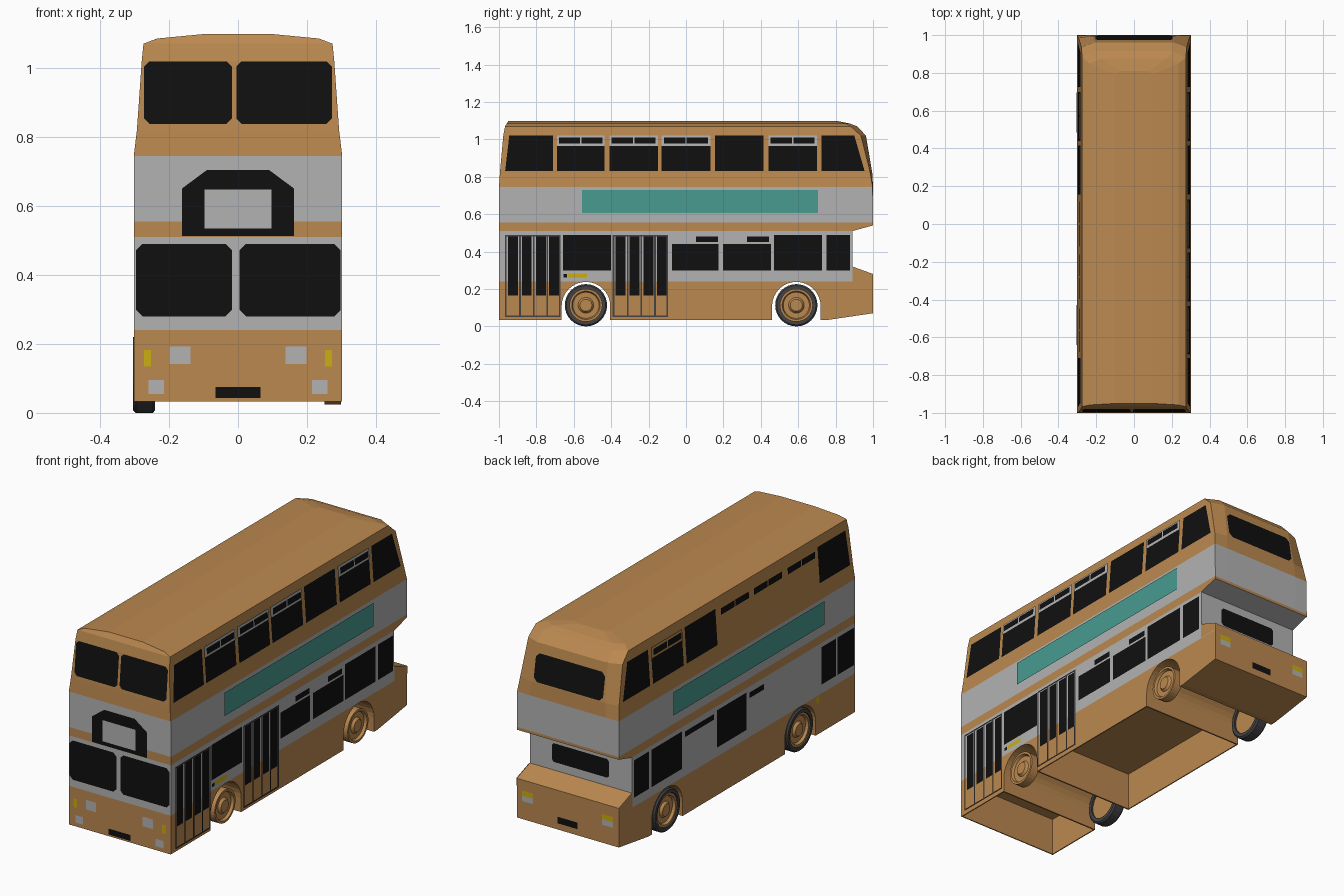
import bpy, bmesh, math
from mathutils import Vector

if "Cube" in bpy.data.objects:
    bpy.data.objects.remove(bpy.data.objects["Cube"])

def material(name, col):
    m = bpy.data.materials.new(name)
    m.diffuse_color = (*col, 1)
    m.use_nodes = True
    m.node_tree.nodes["Principled BSDF"].inputs["Base Color"].default_value = m.diffuse_color
    return m

ORANGE = material("tan orange", (0.50, 0.25, 0.08))
GREY = material("light grey", (0.45, 0.45, 0.45))
BLACK = material("window black", (0.005, 0.005, 0.005))
TEAL = material("teal", (0.065, 0.33, 0.28))
YELLOW = material("amber yellow", (0.60, 0.42, 0.005))
DARK = material("tyre grey", (0.055, 0.055, 0.06))

def finish(name, bm, *mats):
    me = bpy.data.meshes.new(name)
    bm.to_mesh(me)
    bm.free()
    for m in mats:
        me.materials.append(m)
    ob = bpy.data.objects.new(name, me)
    bpy.context.collection.objects.link(ob)
    return ob

# Body levels: z, half width, front y, rear corner y, rear centre y
LEVELS = [
    (.033, .302, -1, 1, 1), (.24, .302, -1, 1, 1), (.28, .302, -1, 1, 1),
    (.32, .302, -1, .89, .89), (.51, .302, -1, .89, .89), (.54, .302, -1, 1, 1),
    (.555, .302, -1, 1, 1), (.745, .302, -1, .998, 1), (.82, .293, -.995, .985, .996),
    (1.02, .279, -.977, .935, .962), (1.07, .274, -.967, .88, .915),
    (1.085, .235, -.958, .85, .875), (1.098, .10, -.95, .79, .81)]

def level(z, col):
    for a, b in zip(LEVELS, LEVELS[1:]):
        if z <= b[0]:
            t = (z - a[0]) / (b[0] - a[0])
            return a[col] + t * (b[col] - a[col])
    return LEVELS[-1][col]

# Body shell lofted upwards, banded by height
bm = bmesh.new()
rings = []
for z, w, yf, yc, yr in LEVELS:
    pts = [(w, yf), (w, yc), (.75 * w, yr), (-.75 * w, yr), (-w, yc), (-w, yf)]
    rings.append([bm.verts.new((x, y, z)) for x, y in pts])
for a, b in zip(rings, rings[1:]):
    for i in range(6):
        j = (i + 1) % 6
        bm.faces.new((a[i], a[j], b[j], b[i]))
bm.faces.new(rings[0][::-1])
bm.faces.new(rings[-1])
bm.normal_update()
for f in bm.faces:
    z, n = f.calc_center_median().z, f.normal
    grey = .24 < z < .51 or .555 < z < .745 or (.5 < z < .54 and n.z < -.3)
    if z < .32 and n.y > .1:
        grey = False
    f.material_index = int(grey)
body = finish("body", bm, ORANGE, GREY)

# Cutters: wheel arches, open underside pockets, sloping tail
AXLES = (-.535, .59)

def prism(name, profile, w):
    b = bmesh.new()
    lo = [b.verts.new((-w, y, z)) for y, z in profile]
    hi = [b.verts.new((w, y, z)) for y, z in profile]
    b.faces.new(lo)
    b.faces.new(hi[::-1])
    for i in range(len(lo)):
        j = (i + 1) % len(lo)
        b.faces.new((lo[j], lo[i], hi[i], hi[j]))
    bmesh.ops.recalc_face_normals(b, faces=b.faces)
    return finish(name, b)

cutters = []
for y in AXLES:
    arc = [(y + .13 * math.cos(math.pi * k / 16), .108 + .13 * math.sin(math.pi * k / 16)) for k in range(17)]
    cutters.append(prism("arch_cutter", arc + [(y - .13, -.1), (y + .13, -.1)], .4))
for y0, y1 in ((-.994, -.673), (-.397, .452)):
    cutters.append(prism("underside_cutter", [(y0, -.1), (y1, -.1), (y1, .235), (y0, .235)], .296))
cutters.append(prism("tail_cutter", [(.7, .026), (1.1, .085), (1.1, -.1), (.7, -.1)], .4))
for c in cutters:
    mod = body.modifiers.new("cut", 'BOOLEAN')
    mod.operation, mod.solver, mod.object = 'DIFFERENCE', 'EXACT', c
bpy.context.view_layer.objects.active = body
body.select_set(True)
for mod in list(body.modifiers):
    bpy.ops.object.modifier_apply(modifier=mod.name)
for c in cutters:
    bpy.data.objects.remove(c)

# Thin plates laid on the body sides, gathered per part
parts = {}
OUT = {'R': Vector((1, 0, 0)), 'L': Vector((-1, 0, 0)), 'F': Vector((0, -1, 0)), 'B': Vector((0, 1, 0))}

def poly(part, mat, side, pts, layer=1):
    b = parts.setdefault(part, (bmesh.new(), mat))[0]
    o = .003 * layer
    place = {'R': lambda u, z: (level(z, 1) + o, u, z), 'L': lambda u, z: (-level(z, 1) - o, u, z),
             'F': lambda u, z: (u, level(z, 2) - o, z), 'B': lambda u, z: (u, level(z, 4) + o, z)}[side]
    f = b.faces.new([b.verts.new(place(u, z)) for u, z in pts])
    f.normal_update()
    if f.normal.dot(OUT[side]) < 0:
        f.normal_flip()

def rect(part, mat, side, u0, u1, z0, z1, layer=1, c=0):
    pts = [(u0, z0), (u1, z0), (u1, z1), (u0, z1)]
    if c:
        pts = [(u0 + c, z0), (u1 - c, z0), (u1, z0 + c), (u1, z1 - c),
               (u1 - c, z1), (u0 + c, z1), (u0, z1 - c), (u0, z0 + c)]
    poly(part, mat, side, pts, layer)

# Upper deck side windows with top vents
SLOTS = [(-.69, -.435), (-.41, -.15), (-.13, .13), (.155, .415), (.44, .70)]
for s in 'RL':
    poly("upper_windows", BLACK, s, [(-.967, .83), (-.71, .83), (-.71, 1.02), (-.945, 1.02)])
    poly("upper_windows", BLACK, s, [(.725, .83), (.955, .83), (.90, 1.02), (.725, 1.02)])
    for i, (a, b) in enumerate(SLOTS):
        if s == 'R' or i > 2:
            rect("upper_windows", BLACK, s, a, b, .83, 1.02)
        if i != 3:
            if s == 'R':
                rect("vent_frames", GREY, s, a, b, .965, 1.02, 2)
            elif i == 4:
                rect("left_vent_frame", ORANGE, s, a, b, .965, 1.02, 2)
            m = (a + b) / 2
            rect("vent_panes", BLACK, s, a + .012, m - .004, .977, 1.01, 3)
            rect("vent_panes", BLACK, s, m + .004, b - .012, .977, 1.01, 3)

# Lower deck windows: right side, then left side
for a, b, top in ((-.658, -.40, .49), (-.075, .175, .44), (.197, .455, .44), (.47, .727, .49), (.75, .877, .49)):
    rect("lower_windows", BLACK, 'R', a, b, .30, top)
for a, b in ((.053, .17), (.325, .445)):
    rect("lower_windows", BLACK, 'R', a, b, .45, .48)
for a, b in ((.75, .877), (.47, .727), (-.075, .175), (-.835, -.71), (-.985, -.845)):
    rect("lower_windows", BLACK, 'L', a, b, .29, .49)
for a, b in ((.20, .445), (-.225, -.10)):
    rect("lower_windows", BLACK, 'L', a, b, .45, .48)

# Folding doors on the right side
for d in (-.968, -.392):
    for off in (.016, .090, .166, .236):
        rect("door_glass", BLACK, 'R', d + off, d + off + .053, .165, .48)
    for off in (0, .076, .149, .222, .288):
        rect("door_frames", DARK, 'R', d + off, d + off + .009, .05, .49, 2)
    for z in (.05, .482):
        rect("door_frames", DARK, 'R', d, d + .297, z, z + .008, 2)

# Side panels, indicators and engine cover ends
rect("side_panels", TEAL, 'R', -.555, .705, .605, .73, 2)
rect("side_panels", TEAL, 'L', -.73, .545, .605, .73, 2)
rect("indicators", YELLOW, 'R', -.63, -.53, .262, .284)
rect("side_marker", BLACK, 'R', -.655, -.635, .262, .28)
rect("indicators", YELLOW, 'L', -.69, -.67, .2, .235)
for s in 'RL':
    b, _ = parts.setdefault("engine_cover_ends", (bmesh.new(), ORANGE))
    poly("engine_cover_ends", ORANGE, s, [(.89, .24), (1, .24), (1, .28), (.89, .32)])

# Front: windows, destination box, lamps
for a, b in ((-.272, -.018), (-.005, .272)):
    rect("front_upper_windows", BLACK, 'F', a, b, .838, 1.019, 1, .015)
for a, b in ((-.295, -.018), (.005, .297)):
    rect("windscreen", BLACK, 'F', a, b, .28, .49, 1, .018)
poly("destination_surround", BLACK, 'F', [(-.163, .513), (.163, .513), (.163, .65), (.09, .704), (-.09, .704), (-.163, .65)])
rect("destination_screen", GREY, 'F', -.097, .097, .535, .648, 2)
for s in (-1, 1):
    rect("headlamps", GREY, 'F', *sorted((s * .138, s * .198)), .142, .193)
    rect("headlamps", GREY, 'F', *sorted((s * .215, s * .26)), .055, .095)
    rect("indicators", YELLOW, 'F', *sorted((s * .252, s * .272)), .135, .182)
    rect("indicators", YELLOW, 'B', *sorted((s * .205, s * .27)), .197, .225)
    rect("rear_lamps", GREY, 'B', *sorted((s * .205, s * .27)), .168, .197)
rect("number_plates", BLACK, 'F', -.065, .065, .043, .075)
rect("number_plates", BLACK, 'B', -.06, .06, .105, .14)
rect("rear_windows", BLACK, 'B', -.205, .205, .825, .97, 1, .02)
rect("rear_windows", BLACK, 'B', -.17, .17, .365, .465, 1, .012)

for name, (b, mat) in parts.items():
    finish(name, b, mat)

# Wheels: lathed rims on both sides, tyres on the left only
RIM = [(.25, 0), (.25, .088), (.298, .088), (.298, .076), (.284, .07), (.284, .042), (.297, .032), (.297, 0)]
TYRE = [(.24, .086), (.24, .105), (.247, .113), (.296, .113), (.304, .106), (.304, .09), (.294, .086), (.24, .086)]

def lathe(name, profile, side, y, mat):
    b = bmesh.new()
    vs = [b.verts.new((side * x, y, .113 + r)) for x, r in profile]
    es = [b.edges.new(p) for p in zip(vs, vs[1:])]
    bmesh.ops.spin(b, geom=vs + es, cent=(0, y, .113), axis=(1, 0, 0), angle=2 * math.pi, steps=32)
    bmesh.ops.remove_doubles(b, verts=b.verts, dist=1e-4)
    bmesh.ops.recalc_face_normals(b, faces=b.faces)
    finish(name, b, mat)

for y, end in zip(AXLES, ("front", "rear")):
    lathe(end + "_right_rim", RIM, 1, y, ORANGE)
    lathe(end + "_left_rim", RIM, -1, y, ORANGE)
    lathe(end + "_left_tyre", TYRE, -1, y, DARK)
